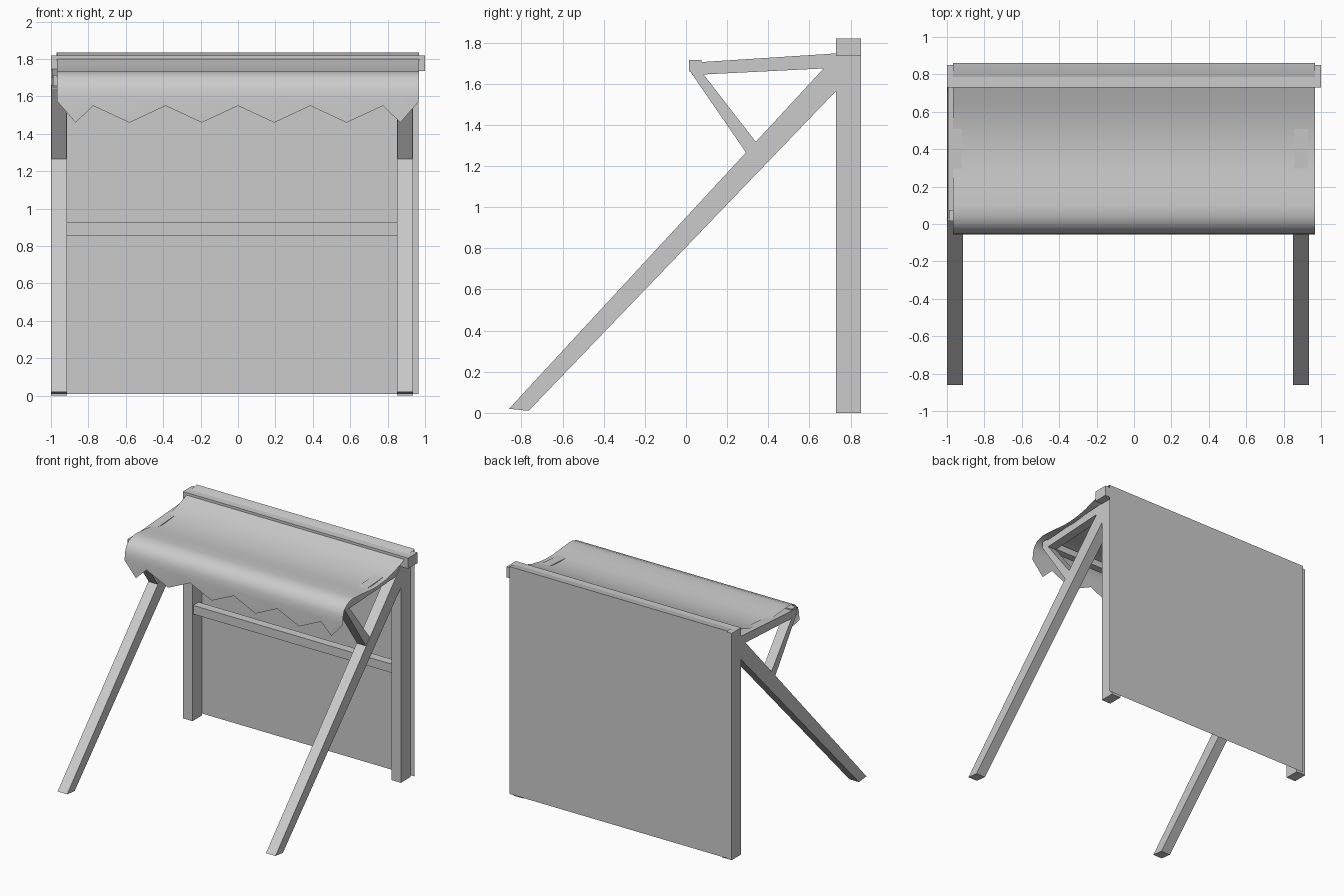
import bpy
import bmesh

cube = bpy.data.objects.get("Cube")
if cube:
    bpy.data.objects.remove(cube, do_unlink=True)

grey = bpy.data.materials.new("plain_grey")
grey.use_nodes = True
COLOUR = (0.6, 0.6, 0.6, 1)
grey.diffuse_color = COLOUR
grey.node_tree.nodes["Principled BSDF"].inputs["Base Color"].default_value = COLOUR


def finish(name, bm, recalc=True):
    if recalc:
        bmesh.ops.recalc_face_normals(bm, faces=bm.faces)
    mesh = bpy.data.meshes.new(name)
    bm.to_mesh(mesh)
    bm.free()
    mesh.materials.append(grey)
    obj = bpy.data.objects.new(name, mesh)
    bpy.context.collection.objects.link(obj)
    return obj


def prism(name, x0, x1, outline):
    """Solid timber: a (y, z) outline extruded across x."""
    bm = bmesh.new()
    face = bm.faces.new([bm.verts.new((x0, y, z)) for y, z in outline])
    out = bmesh.ops.extrude_face_region(bm, geom=[face])
    verts = [v for v in out["geom"] if isinstance(v, bmesh.types.BMVert)]
    bmesh.ops.translate(bm, verts=verts, vec=(x1 - x0, 0, 0))
    return finish(name, bm)


def timber(name, x0, x1, y0, y1, z0, z1):
    return prism(name, x0, x1, [(y0, z0), (y1, z0), (y1, z1), (y0, z1)])


# Two matching side frames: post, slanted leg, rafter and brace
for side, x in (("right", -1.0), ("left", 0.85)):
    x1 = x + 0.085
    timber(side + "_post", x, x1, 0.73, 0.85, 0, 1.74)
    prism(side + "_leg", x, x1,
          [(-0.86, 0.02), (-0.765, 0.01), (0.73, 1.565), (0.73, 1.74)])
    prism(side + "_rafter", x + 0.005, x1 - 0.005,
          [(0.03, 1.642), (0.73, 1.677), (0.73, 1.747), (0.03, 1.702)])
    prism(side + "_brace", x + 0.003, x1 - 0.003,
          [(0.02, 1.66), (0.085, 1.645), (0.345, 1.31), (0.295, 1.26)])

# Cross timbers
timber("top_beam", -1.0, 1.0, 0.73, 0.85, 1.735, 1.82)
timber("front_beam", -0.99, 0.93, 0.015, 0.075, 1.66, 1.715)
timber("middle_rail", -0.915, 0.85, 0.74, 0.81, 0.855, 0.925)

# Thin back sheet
bm = bmesh.new()
bm.faces.new([bm.verts.new(p) for p in (
    (0.965, 0.86, 0.01), (-0.97, 0.86, 0.01),
    (-0.97, 0.86, 1.835), (0.965, 0.86, 1.835))])
finish("back_sheet", bm, recalc=False)

# Sagging cloth awning with a zigzag hem
half = [(0, 1.55), (0.194, 1.46), (0.387, 1.55), (0.58, 1.46),
        (0.775, 1.55), (0.868, 1.46), (0.968, 1.575)]
hem = [(-x, z) for x, z in reversed(half[1:])] + half
profile = [(0.86, 1.835), (0.8, 1.825), (0.73, 1.80), (0.65, 1.77),
           (0.57, 1.745), (0.48, 1.727), (0.39, 1.718), (0.3, 1.719),
           (0.2, 1.729), (0.1, 1.737), (0.05, 1.735), (0.0, 1.717),
           (-0.035, 1.683), (-0.05, 1.64), (-0.055, 1.59)]
bm = bmesh.new()
rows = [[bm.verts.new((x, y, z)) for x, _ in hem] for y, z in profile]
rows.append([bm.verts.new((x, -0.055, z)) for x, z in hem])
for upper, lower in zip(rows, rows[1:]):
    for i in range(len(hem) - 1):
        face = bm.faces.new((upper[i], lower[i], lower[i + 1], upper[i + 1]))
        face.smooth = True
finish("cloth_awning", bm, recalc=False)
